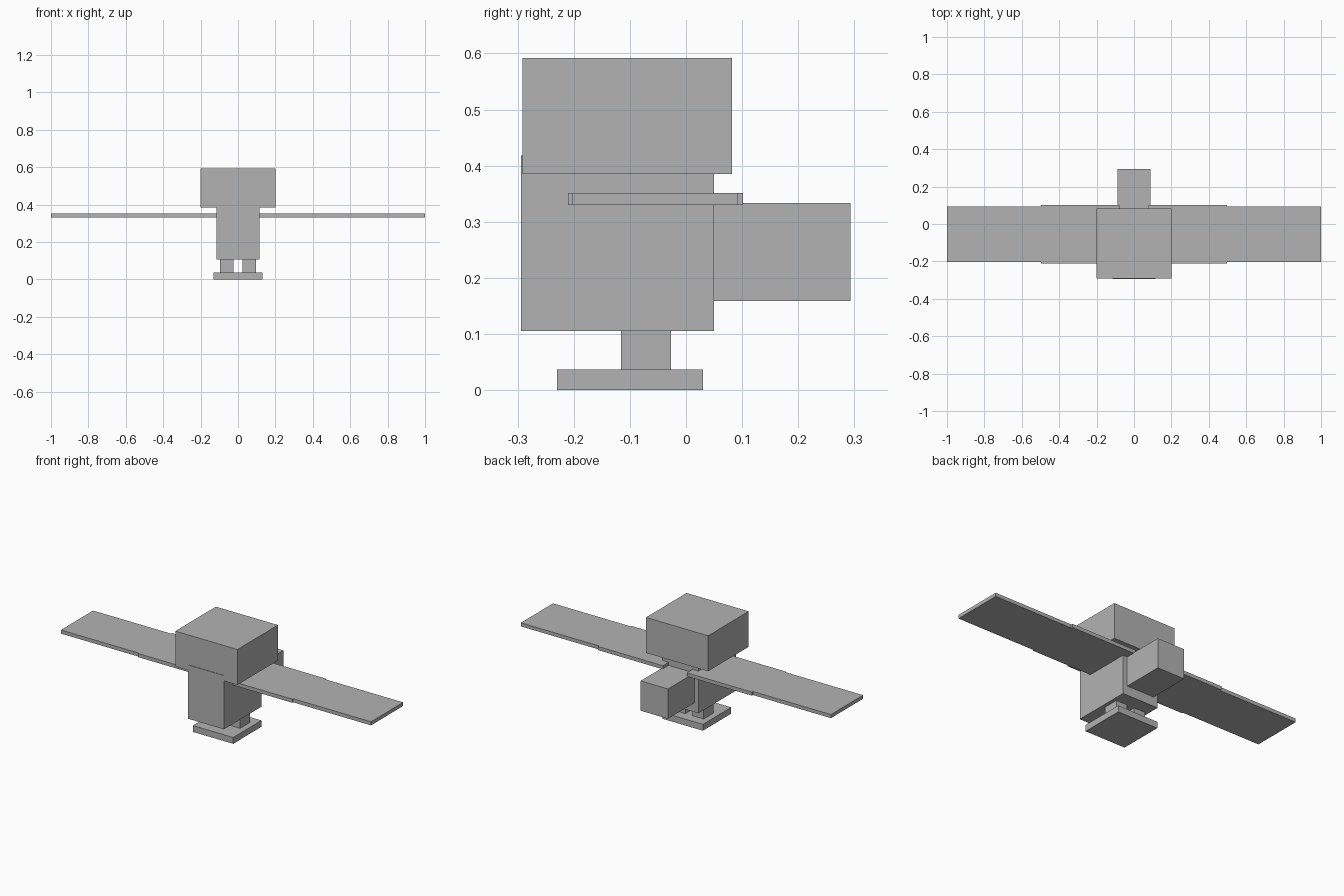
import bpy
import bmesh
from mathutils import Matrix, Vector

default = bpy.data.objects.get("Cube")
if default:
    bpy.data.objects.remove(default, do_unlink=True)

grey = bpy.data.materials.new("plain grey")
grey.use_nodes = True
colour = (0.45, 0.45, 0.45, 1)
grey.diffuse_color = colour
grey.node_tree.nodes["Principled BSDF"].inputs["Base Color"].default_value = colour


def block(name, x, y, z):
    """Flat-sided box given by its (min, max) range on each axis."""
    low, high = (Vector(corner) for corner in zip(x, y, z))
    bm = bmesh.new()
    bmesh.ops.create_cube(
        bm, size=1,
        matrix=Matrix.Translation((low + high) / 2) @ Matrix.Diagonal((*(high - low), 1)))
    mesh = bpy.data.meshes.new(name)
    bm.to_mesh(mesh)
    bm.free()
    mesh.materials.append(grey)
    obj = bpy.data.objects.new(name, mesh)
    bpy.context.collection.objects.link(obj)
    return obj


def pair(name, x, y, z):
    """The same box on the left (+x) and right (-x)."""
    block("left_" + name, x, y, z)
    block("right_" + name, (-x[1], -x[0]), y, z)


# Head, body and tail
block("head", (-0.2, 0.2), (-0.291, 0.082), (0.385, 0.592))
block("body", (-0.115, 0.115), (-0.294, 0.05), (0.105, 0.418))
block("tail", (-0.089, 0.087), (0.05, 0.293), (0.159, 0.333))

# Wings: a wider inner panel and a narrower outer panel
wing_height = (0.33, 0.351)
pair("inner_wing", (0.077, 0.497), (-0.21, 0.102), wing_height)
pair("outer_wing", (0.497, 1.0), (-0.203, 0.093), wing_height)

# Legs on a shared foot plate
pair("leg", (0.023, 0.095), (-0.116, -0.027), (0.037, 0.105))
block("foot_plate", (-0.13, 0.13), (-0.23, 0.03), (0, 0.037))
